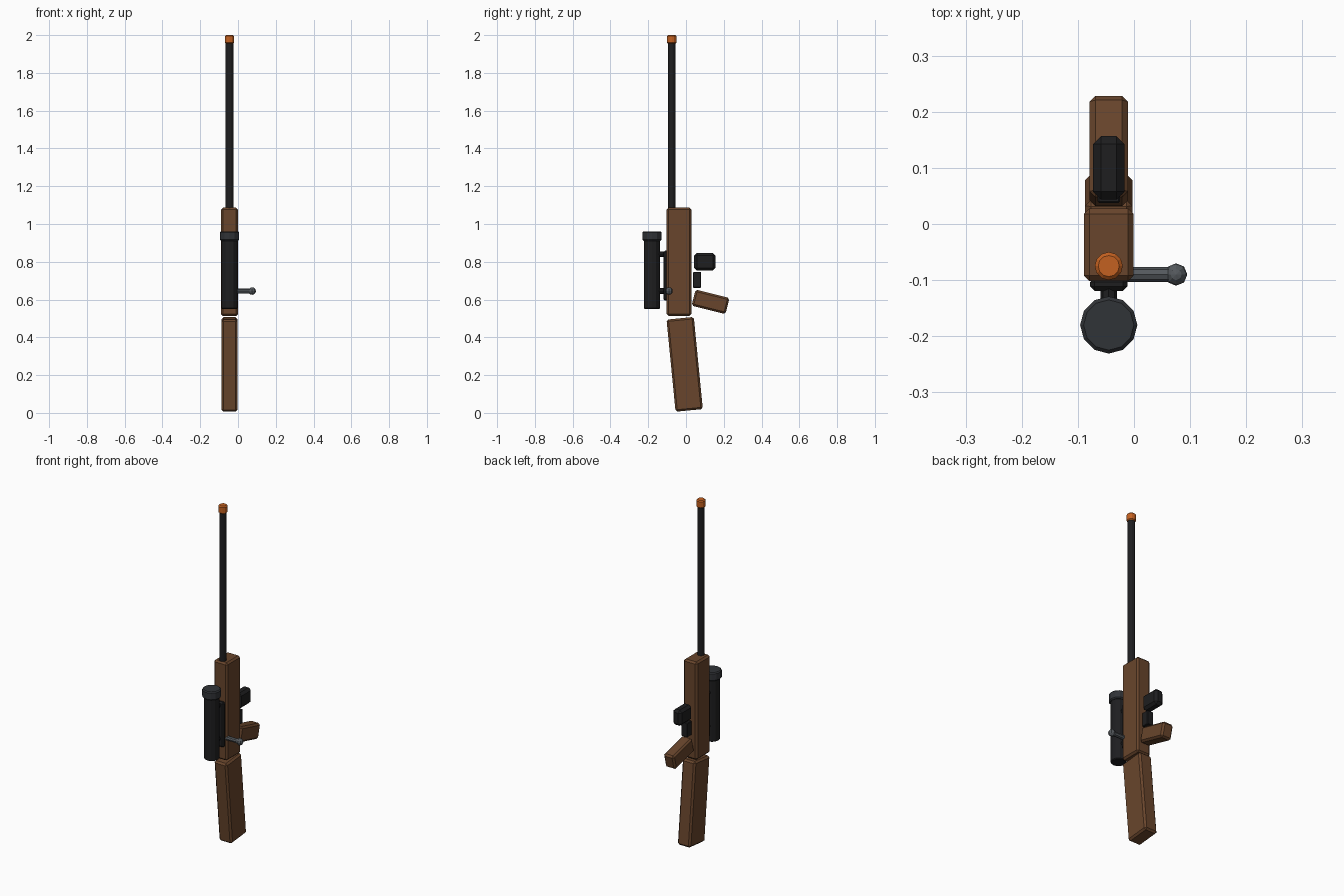
import bpy
from math import radians, pi

if "Cube" in bpy.data.objects:
    bpy.data.objects.remove(bpy.data.objects["Cube"])

CX = -0.045  # centre line of the body


def material(name, rgb):
    m = bpy.data.materials.new(name)
    m.diffuse_color = (*rgb, 1)
    m.use_nodes = True
    m.node_tree.nodes["Principled BSDF"].inputs["Base Color"].default_value = m.diffuse_color
    return m


WOOD = material("wood", (0.14, 0.06, 0.025))
BLACK = material("black_metal", (0.013, 0.013, 0.014))
DARK = material("dark_grey", (0.03, 0.033, 0.038))
STEEL = material("steel", (0.09, 0.1, 0.11))
ORANGE = material("orange", (0.55, 0.12, 0.015))


def finish(name, mat, bevel):
    ob = bpy.context.object
    ob.name = name
    ob.data.materials.append(mat)
    if bevel:
        b = ob.modifiers.new("edge_bevel", 'BEVEL')
        b.width = bevel
        b.segments = 1
        b.limit_method = 'ANGLE'
        b.angle_limit = radians(40)
    return ob


def box(name, mat, loc, size, tilt=0, bevel=0.01):
    bpy.ops.mesh.primitive_cube_add(size=1, location=loc)
    ob = bpy.context.object
    ob.scale = size
    bpy.ops.object.transform_apply(location=False, rotation=False, scale=True)
    ob.rotation_euler.x = radians(tilt)
    return finish(name, mat, bevel)


def rod(name, mat, loc, r, length, sides=12, rot=(0, 0, 0), bevel=0.004):
    bpy.ops.mesh.primitive_cylinder_add(vertices=sides, radius=r, depth=length,
                                        location=loc, rotation=rot)
    return finish(name, mat, bevel)


# Wooden body, stock and grip
box("receiver", WOOD, (CX, -0.037, 0.80), (0.088, 0.13, 0.575))
box("stock", WOOD, (CX, -0.007, 0.257), (0.084, 0.145, 0.49), tilt=5.6)
box("grip", WOOD, (CX, 0.13, 0.588), (0.068, 0.185, 0.088), tilt=-14)

# Magazine and trigger
box("magazine", BLACK, (CX, 0.1, 0.80), (0.056, 0.113, 0.092), bevel=0.014)
box("trigger", BLACK, (CX, 0.059, 0.704), (0.04, 0.043, 0.083), bevel=0.003)

# Barrel and muzzle tip
rod("barrel", BLACK, (CX, -0.075, 1.51), 0.02, 0.9)
rod("muzzle_tip", ORANGE, (CX, -0.075, 1.977), 0.025, 0.046, bevel=0.006)

# Scope with its cap, rail and two posts
rod("scope_tube", BLACK, (CX, -0.18, 0.738), 0.042, 0.375)
rod("scope_cap", DARK, (CX, -0.18, 0.936), 0.051, 0.05, bevel=0.006)
box("scope_rail", BLACK, (CX, -0.107, 0.727), (0.066, 0.024, 0.265), bevel=0.008)
for i, z in enumerate((0.645, 0.84)):
    rod(f"scope_post_{i + 1}", BLACK, (CX, -0.125, z), 0.015, 0.06, sides=8,
        rot=(pi / 2, 0, 0), bevel=0)

# Bolt handle and knob
rod("bolt_handle", STEEL, (0.022, -0.09, 0.645), 0.013, 0.1, sides=8,
    rot=(0, pi / 2, 0), bevel=0)
bpy.ops.mesh.primitive_uv_sphere_add(segments=8, ring_count=6, radius=0.02,
                                     location=(0.075, -0.09, 0.645))
finish("bolt_knob", STEEL, 0)
